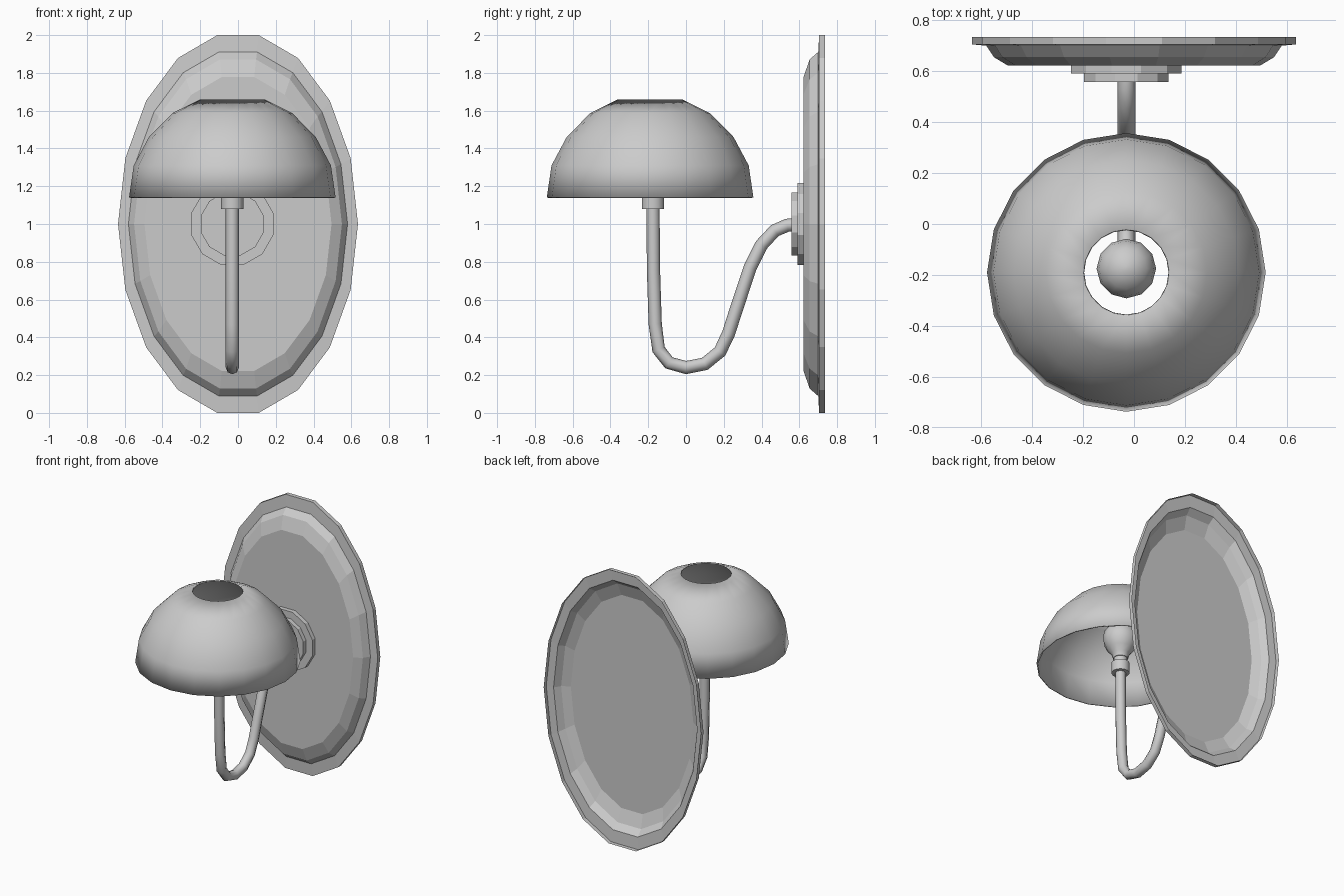
import bpy, bmesh
from math import sin, cos, pi, radians
from mathutils import Matrix

if "Cube" in bpy.data.objects:
    bpy.data.objects.remove(bpy.data.objects["Cube"])


def loft(name, rings, sides, matrix, cap_start=False, cap_end=False, smooth=None, phase=0.0):
    """Join elliptical rings (rx, ry, height) along local z."""
    bm = bmesh.new()
    loops = []
    for rx, ry, h in rings:
        loops.append([bm.verts.new((rx * cos(2 * pi * i / sides + phase),
                                    ry * sin(2 * pi * i / sides + phase), h))
                      for i in range(sides)])
    for a, b in zip(loops, loops[1:]):
        for i in range(sides):
            j = (i + 1) % sides
            bm.faces.new((a[i], a[j], b[j], b[i]))
    if cap_start:
        bm.faces.new(loops[0][::-1])
    if cap_end:
        bm.faces.new(loops[-1])
    bm.transform(matrix)
    mesh = bpy.data.meshes.new(name)
    bm.to_mesh(mesh)
    bm.free()
    obj = bpy.data.objects.new(name, mesh)
    bpy.context.collection.objects.link(obj)
    if smooth:
        smooth_by_angle(obj, smooth)
    return obj


def smooth_by_angle(obj, degrees):
    bpy.ops.object.select_all(action='DESELECT')
    obj.select_set(True)
    bpy.context.view_layer.objects.active = obj
    bpy.ops.object.shade_smooth_by_angle(angle=radians(degrees))


def round_rings(profile):
    return [(r, r, h) for r, h in profile]


def facing_front(x, z):
    """Local z points to the front (-y), local y points up."""
    return Matrix.Translation((x, 0, z)) @ Matrix.Rotation(pi / 2, 4, 'X')


CX = -0.03          # centre line of arm and shade
LAMP_Y = -0.175     # lamp holder position

# Oval wall plate: pressed sheet, hollow at the back
loft("wall_plate",
     [(0.635, 1.015, -0.735), (0.635, 1.015, -0.705), (0.58, 0.925, -0.70),
      (0.55, 0.885, -0.655), (0.495, 0.79, -0.622)],
     18, facing_front(0, 1), cap_end=True)

# Stepped mounting boss
loft("mounting_boss",
     round_rings([(0.225, -0.622), (0.225, -0.59), (0.172, -0.59), (0.172, -0.558)]),
     12, facing_front(CX, 1), True, True, phase=pi / 12)

# Swan-neck arm
path = [(0.58, 0.997), (0.535, 0.993), (0.47, 0.965), (0.40, 0.89), (0.34, 0.77),
        (0.27, 0.56), (0.225, 0.42), (0.18, 0.325), (0.10, 0.26), (0.0, 0.24),
        (-0.09, 0.265), (-0.145, 0.335), (-0.163, 0.47), (-0.172, 0.75), (-0.175, 1.1)]
curve = bpy.data.curves.new("arm", 'CURVE')
curve.dimensions = '3D'
curve.bevel_depth = 0.035
curve.bevel_resolution = 2
curve.use_fill_caps = True
spline = curve.splines.new('POLY')
spline.points.add(len(path) - 1)
for p, (y, z) in zip(spline.points, path):
    p.co = (CX, y, z, 1)
spline.use_smooth = True
arm = bpy.data.objects.new("arm", curve)
bpy.context.collection.objects.link(arm)

# Lamp holder: collar and neck
lamp = Matrix.Translation((CX, LAMP_Y, 0))
loft("lamp_holder",
     round_rings([(0.06, 1.08), (0.06, 1.155), (0.045, 1.155), (0.045, 1.20)]),
     14, lamp, True, True, smooth=40)

# Bulb
loft("bulb",
     round_rings([(0.05, 1.19), (0.06, 1.225), (0.09, 1.26), (0.112, 1.305), (0.117, 1.345),
                  (0.108, 1.39), (0.08, 1.43), (0.04, 1.453), (0.01, 1.46)]),
     12, lamp, True, True, smooth=50)

# Domed shade, open at top and bottom
shade = loft("shade",
             round_rings([(0.547, 1.14), (0.522, 1.31), (0.442, 1.46), (0.317, 1.587),
                          (0.17, 1.66)]),
             20, Matrix.Translation((CX, -0.19, 0)), smooth=50)
thick = shade.modifiers.new("thickness", 'SOLIDIFY')
thick.thickness = 0.01
thick.offset = -1
